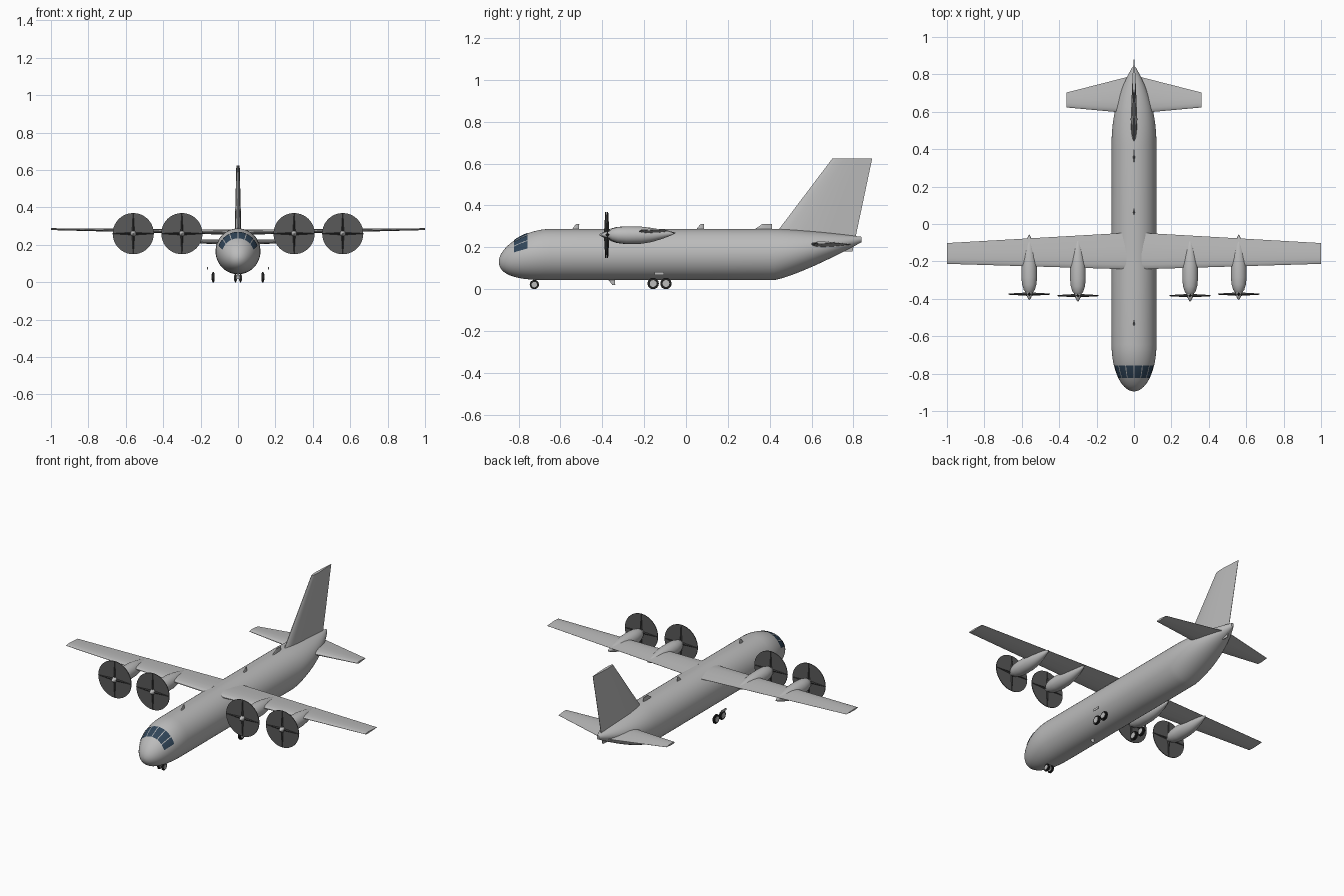
import bpy, bmesh, math
from mathutils import Matrix, Vector

if "Cube" in bpy.data.objects:
    bpy.data.objects.remove(bpy.data.objects["Cube"], do_unlink=True)


def material(name, r, g, b):
    m = bpy.data.materials.new(name)
    m.use_nodes = True
    m.diffuse_color = (r, g, b, 1)
    m.node_tree.nodes["Principled BSDF"].inputs["Base Color"].default_value = (r, g, b, 1)
    return m


GREY = material("light_grey", 0.5, 0.5, 0.5)
GLASS = material("dark_blue_glass", 0.03, 0.06, 0.1)
DISC = material("propeller_blur", 0.1, 0.1, 0.1)
DARK = material("blade_dark_grey", 0.04, 0.04, 0.04)
TYRE = material("tyre_black", 0.015, 0.015, 0.015)


def finish(name, bm, mat, angle=35):
    bmesh.ops.recalc_face_normals(bm, faces=bm.faces)
    mesh = bpy.data.meshes.new(name)
    bm.to_mesh(mesh)
    bm.free()
    mesh.materials.append(mat)
    ob = bpy.data.objects.new(name, mesh)
    bpy.context.collection.objects.link(ob)
    bpy.ops.object.select_all(action="DESELECT")
    bpy.context.view_layer.objects.active = ob
    ob.select_set(True)
    bpy.ops.object.shade_smooth_by_angle(angle=math.radians(angle))
    return ob


def loft(name, rings, mat, angle=35):
    """Skin closed rings of equal length and cap both ends."""
    bm = bmesh.new()
    rows = [[bm.verts.new(p) for p in ring] for ring in rings]
    n = len(rows[0])
    for a, b in zip(rows, rows[1:]):
        for i in range(n):
            j = (i + 1) % n
            bm.faces.new((a[i], a[j], b[j], b[i]))
    bm.faces.new(rows[0])
    bm.faces.new(rows[-1])
    return finish(name, bm, mat, angle)


# ---- Fuselage ----
NOSE, TAIL = -0.895, 0.84


def hull_point(y, a, grow=0.0):
    """Point on the hull at station y, angle a in the cross-section."""
    low, top, half = 0.043, 0.288, 0.12
    if y < -0.645:
        t = (y - NOSE) / 0.25
        f = math.sqrt(max(0, 1 - (1 - t) ** 2))
        mid = 0.13 + 0.0355 * math.sin(math.pi / 2 * t)
        low, top, half = mid - 0.1225 * f, mid + 0.1225 * f, 0.12 * f
    elif y > 0.42:
        t = (y - 0.42) / 0.42
        low += 0.182 * t ** 1.25
        top -= 0.038 * t ** 1.5
        half = 0.008 + 0.112 * (1 - t ** 2.2)
    x = (half + grow) * math.cos(a)
    z = (low + top) / 2 + ((top - low) / 2 + grow) * math.sin(a)
    return Vector((x, y, z))


stations = [NOSE + 0.25 * (1 - math.cos(math.pi / 2 * max(i, 0.15) / 14)) for i in range(15)]
stations += [-0.3, 0.1] + [0.42 + 0.42 * i / 14 for i in range(15)]
loft("fuselage", [[hull_point(y, math.tau * i / 48) for i in range(48)] for y in stations], GREY)

# ---- Cockpit windows: six thin panes following the hull ----
bm = bmesh.new()
for k in range(6):
    start = math.radians(18 + 24 * k + 1.3)
    sweep = math.radians(24 - 2.6)
    grid = [[bm.verts.new(hull_point(-0.823 + 0.066 * v / 4, start + sweep * u / 4, 0.003))
             for u in range(5)] for v in range(5)]
    for v in range(4):
        for u in range(4):
            bm.faces.new((grid[v][u], grid[v][u + 1], grid[v + 1][u + 1], grid[v + 1][u]))
finish("cockpit_windows", bm, GLASS)

# ---- Wings, tailplane and fin ----
FOIL = [(0, 0.1), (0.03, 0.45), (0.12, 0.8), (0.32, 1), (0.65, 0.65), (1, 0.06)]


def foil(place, front, back, thick):
    """Closed aerofoil ring; place(y, t) puts chord and thickness in space."""
    half = [(front + (back - front) * f, thick / 2 * h) for f, h in FOIL]
    return [place(y, t) for y, t in half] + [place(y, -t) for y, t in reversed(half)]


def flat_at(x, z):
    return lambda y, t: (x, y, z + t)


def upright_at(z):
    return lambda y, t: (t, y, z)


for side, s in (("left", 1), ("right", -1)):
    loft(side + "_wing", [foil(flat_at(s * 0.04, 0.268), -0.242, -0.047, 0.028),
                          foil(flat_at(s, 0.284), -0.213, -0.102, 0.01)], GREY)
    loft(side + "_tailplane", [foil(flat_at(0, 0.213), 0.59, 0.795, 0.032),
                               foil(flat_at(s * 0.36, 0.222), 0.623, 0.703, 0.012)], GREY)
loft("fin", [foil(upright_at(0.18), 0.364, 0.796, 0.04),
             foil(upright_at(0.625), 0.70, 0.89, 0.018)], GREY)


# ---- Engines and propellers ----
def revolve(name, profile, x, z, mat, sides=24):
    """Turn (y, radius, lift) rows around an axis along y."""
    rings = [[(x + r * math.cos(math.tau * i / sides), y,
               z + lift + r * math.sin(math.tau * i / sides)) for i in range(sides)]
             for y, r, lift in profile]
    return loft(name, rings, mat)


def engine(tag, x, y, z=0.26):
    revolve(tag + "_nacelle", [(y + d, r, lift) for d, r, lift in (
        (0.01, 0.02, 0), (0.022, 0.029, 0), (0.05, 0.038, -0.001), (0.09, 0.042, -0.002),
        (0.16, 0.041, -0.002), (0.21, 0.034, -0.001), (0.26, 0.022, 0.002),
        (0.3, 0.01, 0.005), (0.318, 0.002, 0.006))], x, z, GREY)
    revolve(tag + "_spinner", [(y + d, r, 0) for d, r in (
        (-0.031, 0.001), (-0.026, 0.006), (-0.014, 0.012), (0, 0.016), (0.015, 0.018))],
        x, z, GREY, 16)
    revolve(tag + "_propeller_disc", [(y - 0.002, 0.11, 0), (y + 0.002, 0.11, 0)],
            x, z, DISC, 40)
    bm = bmesh.new()
    for k in range(4):
        spin = Matrix.Rotation(k * math.pi / 2, 4, "Y")
        bmesh.ops.create_cone(
            bm, cap_ends=True, segments=4, radius1=0.009, radius2=0.003, depth=0.1,
            matrix=Matrix.Translation((x, y, z)) @ spin @ Matrix.Translation((0, 0, 0.06)))
    finish(tag + "_propeller_blades", bm, DARK, 20)


for side, s in (("left", 1), ("right", -1)):
    engine(side + "_inner", s * 0.30, -0.383)
    engine(side + "_outer", s * 0.56, -0.375)


# ---- Landing gear ----
def wheel(name, x, y, radius, width):
    for part, r, w, mat in (("_tyre", radius, width, TYRE), ("_hub", radius * 0.6, width + 0.003, GREY)):
        bm = bmesh.new()
        bmesh.ops.create_cone(
            bm, cap_ends=True, segments=24, radius1=r, radius2=r, depth=w,
            matrix=Matrix.Translation((x, y, radius)) @ Matrix.Rotation(math.pi / 2, 4, "Y"))
        if mat == TYRE:
            rims = [e for e in bm.edges if abs(e.verts[0].co.x - e.verts[1].co.x) < 1e-5]
            bmesh.ops.bevel(bm, geom=rims, offset=w * 0.25, segments=2, affect="EDGES")
        finish(name + part, bm, mat)


def block(name, size, at):
    bm = bmesh.new()
    bmesh.ops.create_cube(bm, size=1, matrix=Matrix.Translation(at) @ Matrix.Diagonal((*size, 1)))
    finish(name, bm, GREY)


for side, s in (("left", 1), ("right", -1)):
    wheel(side + "_nose_wheel", s * 0.014, -0.725, 0.022, 0.012)
    wheel(side + "_main_front_wheel", s * 0.133, -0.157, 0.027, 0.014)
    wheel(side + "_main_rear_wheel", s * 0.133, -0.096, 0.027, 0.014)
    block(side + "_gear_door", (0.003, 0.046, 0.013), (s * 0.163, -0.128, 0.075))
block("nose_strut", (0.012, 0.012, 0.035), (0, -0.725, 0.036))


# ---- Blade aerials ----
def aerial(name, root, tip, base_y, tip_y):
    loft(name, [foil(upright_at(root), *base_y, 0.01), foil(upright_at(tip), *tip_y, 0.005)], GREY)


aerial("front_aerial", 0.28, 0.312, (-0.55, -0.512), (-0.525, -0.51))
aerial("middle_aerial", 0.28, 0.312, (0.045, 0.085), (0.07, 0.087))
aerial("rear_aerial", 0.28, 0.312, (0.32, 0.41), (0.365, 0.41))
aerial("belly_aerial", 0.05, 0.02, (-0.375, -0.34), (-0.352, -0.338))
